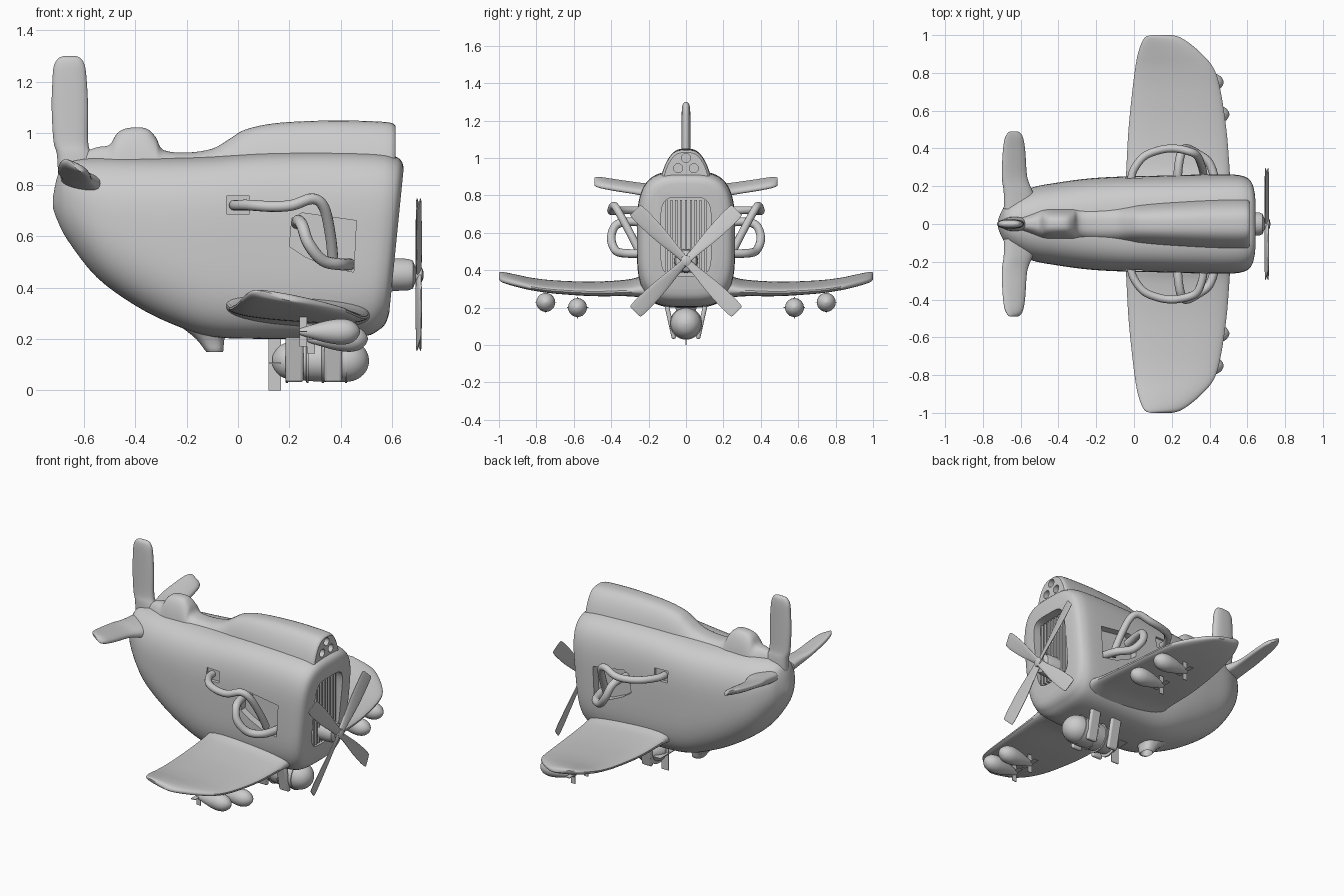
import bpy, bmesh, math
from mathutils import Matrix, Vector

if "Cube" in bpy.data.objects:
    bpy.data.objects.remove(bpy.data.objects["Cube"])


def mesh_object(name, bm):
    bmesh.ops.recalc_face_normals(bm, faces=bm.faces)
    me = bpy.data.meshes.new(name)
    bm.to_mesh(me)
    bm.free()
    ob = bpy.data.objects.new(name, me)
    bpy.context.collection.objects.link(ob)
    return ob


def spline(rows, sub):
    """Catmull-Rom through the station rows."""
    out = []
    for i in range(len(rows) - 1):
        p0, p1, p2, p3 = (rows[max(0, min(len(rows) - 1, i + k))] for k in (-1, 0, 1, 2))
        for s in range(sub):
            t = s / sub
            out.append([0.5 * (2 * b + (c - a) * t + (2 * a - 5 * b + 4 * c - d) * t * t
                               + (3 * b - a - 3 * c + d) * t ** 3)
                        for a, b, c, d in zip(p0, p1, p2, p3)])
    return out + [list(rows[-1])]


def loft(name, rows, point, sub=4, seg=40, n=2.5):
    """Skin superellipse rings; point(row, u, v) places each ring point."""
    bm = bmesh.new()
    rings = []
    for r in spline(rows, sub):
        e = 2 / (n(r) if callable(n) else n)
        ring = []
        for i in range(seg):
            a = 2 * math.pi * (i + 0.5) / seg
            c, s = math.cos(a), math.sin(a)
            u, v = math.copysign(abs(c) ** e, c), math.copysign(abs(s) ** e, s)
            ring.append(bm.verts.new(point(r, u, v)))
        rings.append(ring)
    for a, b in zip(rings, rings[1:]):
        for i in range(seg):
            j = (i + 1) % seg
            bm.faces.new((a[i], a[j], b[j], b[i]))
    bm.faces.new(rings[0])
    bm.faces.new(rings[-1])
    return mesh_object(name, bm)


def box(name, centre, size, rot_x=0, bevel=0):
    bm = bmesh.new()
    m = Matrix.Translation(centre) @ Matrix.Rotation(rot_x, 4, 'X') @ Matrix.Diagonal((*size, 1))
    bmesh.ops.create_cube(bm, size=1, matrix=m)
    ob = mesh_object(name, bm)
    if bevel:
        b = ob.modifiers.new("Bevel", 'BEVEL')
        b.width, b.segments = bevel, 3
    return ob


def prism(name, pts, y0, y1):
    bm = bmesh.new()
    f = bm.faces.new([bm.verts.new((x, y0, z)) for x, z in pts])
    r = bmesh.ops.extrude_face_region(bm, geom=[f])
    bmesh.ops.translate(bm, vec=(0, y1 - y0, 0),
                        verts=[g for g in r['geom'] if isinstance(g, bmesh.types.BMVert)])
    return mesh_object(name, bm)


def lathe_x(name, rows, y, z, sub=1, seg=28):
    return loft(name, rows, lambda r, u, v: (r[0], y + r[1] * u, z + r[1] * v), sub, seg, 2)


def cut(ob, cutter):
    m = ob.modifiers.new("Cut", 'BOOLEAN')
    m.operation, m.solver, m.object = 'DIFFERENCE', 'EXACT', cutter
    bpy.context.view_layer.objects.active = ob
    bpy.ops.object.modifier_apply(modifier=m.name)
    bpy.data.objects.remove(cutter)


def pipe(name, pts, radius):
    cu = bpy.data.curves.new(name, 'CURVE')
    cu.dimensions, cu.bevel_depth, cu.bevel_resolution, cu.use_fill_caps = '3D', radius, 4, True
    sp = cu.splines.new('POLY')
    fine = spline(pts, 6)
    sp.points.add(len(fine) - 1)
    for p, c in zip(sp.points, fine):
        p.co = (*c, 1)
    sp.use_smooth = True
    bpy.context.collection.objects.link(bpy.data.objects.new(name, cu))


# Fuselage: x, bottom, top, half width, squareness; the nose leans forward
def body_point(r, u, v):
    z = (r[1] + r[2]) / 2 + (r[2] - r[1]) / 2 * v
    lean = 0.1 * (z - 0.57) * max(0, min(1, (r[0] - 0.3) / 0.3))
    return (r[0] + lean, r[3] * u, z)


body = loft("fuselage", [
    (-.72, .71, .75, .02, 2), (-.70, .655, .84, .07, 2), (-.66, .58, .89, .125, 2.2),
    (-.55, .44, .905, .19, 2.4), (-.4, .33, .905, .22, 2.7), (-.25, .255, .905, .24, 3),
    (-.1, .208, .91, .25, 3.3), (.1, .2, .925, .255, 3.5), (.35, .2, .93, .262, 3.5),
    (.52, .21, .925, .262, 3.5), (.58, .235, .91, .25, 3.5), (.605, .26, .89, .228, 3.5),
    (.615, .3, .865, .195, 3.5)], body_point, seg=64, n=lambda r: r[4])

# Grille opening in the nose, with slats
cut(body, loft("grille_cutter", [(.565,), (.75,)],
               lambda r, u, v: (r[0], .135 * u, .58 + .21 * v), 1, 40, 5))
for i in range(9):
    box("grille_slat", (.58, (i - 4) * .026, .58), (.04, .011, .39))

# Recessed panels and exhaust pipes on both sides
panel = [(.2, .56), (.21, .67), (.25, .69), (.46, .66), (.45, .46), (.35, .48), (.26, .52)]
square = [(-.045, .685), (.045, .685), (.045, .755), (-.045, .755)]
for s in (1, -1):
    cut(body, prism("panel_cutter", panel, s * .215, s * .33))
    cut(body, prism("socket_cutter", square, s * .23, s * .33))
    pipe("upper_pipe", [(-.015, s * .22, .72), (-.005, s * .28, .72), (.05, s * .355, .72),
                        (.13, s * .39, .715), (.21, s * .4, .72), (.29, s * .385, .745),
                        (.335, s * .36, .71), (.36, s * .3, .6), (.37, s * .25, .5)], .021)
    pipe("lower_pipe", [(.23, s * .21, .65), (.235, s * .3, .66), (.25, s * .375, .64),
                        (.275, s * .4, .57), (.33, s * .375, .505), (.4, s * .32, .49),
                        (.435, s * .21, .49)], .023)

# Dorsal spine with headrest bump and engine hump: x, top, half width
spine = loft("dorsal_spine", [
    (-.62, .92, .03), (-.55, .945, .055), (-.5, .955, .075), (-.47, 1.0, .08), (-.43, 1.02, .082),
    (-.36, 1.02, .082), (-.32, .985, .083), (-.29, .935, .085), (-.2, .925, .09), (-.1, .94, .095),
    (-.03, .98, .1), (.03, 1.015, .11), (.15, 1.04, .122), (.35, 1.05, .135), (.5, 1.048, .14),
    (.59, 1.042, .138), (.612, 1.03, .125)],
    lambda r, u, v: (r[0], r[2] * u * (1 - .3 * max(v, 0)), .87 + (r[1] - .87) * v
                     if v > 0 else .87 + .05 * v), n=3)
for y, z in ((0, 1.0), (.042, .945), (-.042, .945)):
    cut(spine, lathe_x("port_cutter", [(.57, .024), (.7, .024)], y, z, seg=20))

# Vertical fin: z, rear, front, half thickness
loft("tail_fin", [
    (.84, -.70, -.53, .04), (.92, -.705, -.57, .035), (.97, -.718, -.583, .027), (1.1, -.725, -.583, .025),
    (1.2, -.722, -.588, .024), (1.26, -.717, -.595, .022), (1.29, -.70, -.61, .016),
    (1.3, -.68, -.63, .004)],
    lambda r, u, v: ((r[1] + r[2]) / 2 + (r[2] - r[1]) / 2 * u, r[3] * v, r[0]))


# Wings and tailplanes: y, rear x, front x, z, half thickness
def wing(name, rows, side, tilt):
    loft(name, rows, lambda r, u, v: ((r[1] + r[2]) / 2 + (r[2] - r[1]) / 2 * u,
                                      side * r[0], r[3] - tilt * u + r[4] * v), seg=36)


for s in (1, -1):
    wing("main_wing", [
        (.15, -.06, .52, .31, .07), (.24, -.045, .51, .31, .052), (.32, -.04, .505, .305, .038),
        (.5, -.03, .49, .3, .032), (.7, -.01, .46, .31, .028), (.82, .005, .425, .325, .026),
        (.9, .02, .36, .342, .025), (.96, .04, .29, .357, .022), (.99, .06, .24, .365, .016),
        (1.0, .09, .2, .368, .004)], s, .018)
    wing("tailplane", [
        (.08, -.69, -.5, .81, .04), (.17, -.69, -.535, .82, .034), (.25, -.70, -.565, .835, .024),
        (.38, -.695, -.575, .855, .022), (.45, -.685, -.585, .867, .02), (.48, -.67, -.6, .872, .014),
        (.49, -.655, -.615, .873, .004)], s, .02)
    # Small bombs under each wing
    for x0, y, z in ((.27, .58, .2), (.24, .75, .228)):
        rows = [(0, .012), (.03, .022), (.1, .042), (.15, .05), (.18, .049), (.205, .041), (.225, .024), (.235, .004)]
        lathe_x("wing_bomb", [(x0 + x, r) for x, r in rows], s * y, z, 3)
        box("bomb_fin", (x0 + .014, s * y, z), (.03, .004, .115))
        box("bomb_fin", (x0 + .014, s * y, z), (.03, .115, .004))
    # Rack arms gripping the belly bomb
    for x in (.22, .37):
        box("bomb_rack_arm", (x, s * .085, .13), (.07, .024, .2), -s * .22, .011)

# Belly bomb with raised bands and fins
lathe_x("belly_bomb", [(.135, .02), (.15, .045), (.18, .068), (.26, .078), (.36, .083), (.42, .083),
                       (.46, .074), (.49, .052), (.505, .026), (.51, .003)], 0, .115, 3)
for x in (.19, .27, .33, .42):
    lathe_x("bomb_band", [(x - .006, .07), (x - .004, .087), (x + .004, .087), (x + .006, .07)], 0, .115)
box("belly_bomb_fin", (.143, 0, .105), (.05, .005, .21))
box("belly_bomb_fin", (.143, 0, .105), (.05, .17, .005))

# Hollow tail outlet under the belly: z, rear, front, half width
loft("belly_outlet", [
    (.26, -.24, 0, .09), (.215, -.18, -.045, .065), (.185, -.15, -.055, .052), (.155, -.128, -.056, .045),
    (.152, -.12, -.064, .036), (.2, -.12, -.064, .034)],
    lambda r, u, v: ((r[1] + r[2]) / 2 + (r[2] - r[1]) / 2 * u, r[3] * v, r[0]), 2)

# Propeller hub and four twisted blades
lathe_x("propeller_hub", [(.56, .065), (.66, .062), (.68, .055), (.69, .03), (.715, .028), (.72, .018), (.722, .004)], 0, .45)
for k in range(4):
    turn = Matrix.Translation((.703, 0, .45)) @ Matrix.Rotation(math.radians(45 + 90 * k), 4, 'X')
    loft("propeller_blade", [
        (.01, .02, .009, .3), (.08, .026, .008, .3), (.2, .04, .006, .25), (.32, .045, .005, .2),
        (.375, .042, .004, .2), (.385, .034, .002, .2)],
        lambda r, u, v: turn @ Vector((r[1] * u * math.sin(r[3]) + r[2] * v,
                                       r[1] * u * math.cos(r[3]), r[0])), 3, 16)

# Smooth shading with crisp edges
bpy.ops.object.select_all(action='DESELECT')
for ob in bpy.context.scene.objects:
    if ob.type == 'MESH':
        ob.select_set(True)
        bpy.context.view_layer.objects.active = ob
bpy.ops.object.shade_smooth_by_angle(angle=math.radians(38))
